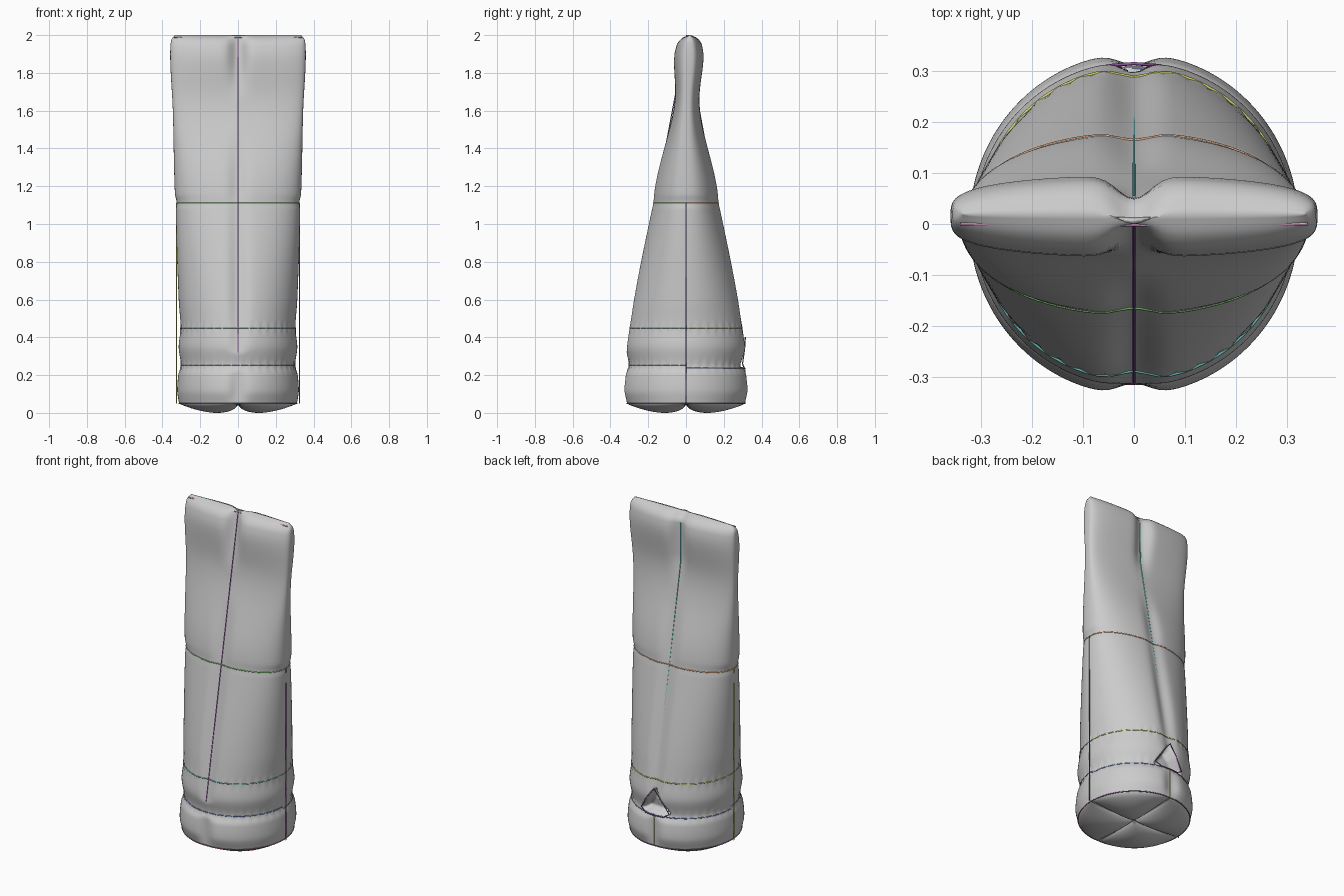
import bpy, bmesh, math

if "Cube" in bpy.data.objects:
    bpy.data.objects.remove(bpy.data.objects["Cube"])

def interp(pts, z):
    """Smooth curve through (z, value) points."""
    z = max(pts[0][0], min(pts[-1][0], z))
    i = next(k for k in range(len(pts) - 1) if z <= pts[k + 1][0])
    def slope(k):
        if k == 0 or k == len(pts) - 1:
            j = min(k, len(pts) - 2)
            return (pts[j + 1][1] - pts[j][1]) / (pts[j + 1][0] - pts[j][0])
        l = (pts[k][1] - pts[k - 1][1]) / (pts[k][0] - pts[k - 1][0])
        r = (pts[k + 1][1] - pts[k][1]) / (pts[k + 1][0] - pts[k][0])
        return 0 if l * r <= 0 else 2 * l * r / (l + r)
    (z0, v0), (z1, v1) = pts[i], pts[i + 1]
    h = z1 - z0
    t = (z - z0) / h
    return ((2*t**3 - 3*t*t + 1) * v0 + (t**3 - 2*t*t + t) * h * slope(i)
            + (3*t*t - 2*t**3) * v1 + (t**3 - t*t) * h * slope(i + 1))

# half widths (x and y), centre offset and squareness by height
HALF_X = [(.05, .312), (.12, .322), (.2, .316), (.25, .302), (.35, .314), (.45, .304), (.6, .314),
          (1.08, .328), (1.11, .324), (1.16, .334), (1.6, .345), (1.9, .359), (1.97, .355), (2, .335)]
HALF_Y = [(.05, .315), (.12, .334), (.2, .325), (.25, .302), (.35, .318), (.45, .305), (.6, .283),
          (1.08, .184), (1.11, .177), (1.16, .173), (1.68, .066), (1.88, .08), (1.95, .068),
          (1.985, .04), (2, .006)]
OFFSET = [(0, 0), (1.4, 0), (1.88, .015), (2, .02)]
POWER = [(0, 1), (.45, 1), (1.11, .85), (1.8, .55), (2, .6)]

def smooth(t):
    t = max(0, min(1, t))
    return t * t * (3 - 2 * t)

def seam_y(z, side):
    s = .312 * min(1, max(0, (1.98 - z) / 1.66))
    return side * (max(s, .05 * smooth((2 - z) / .05)) if side > 0 else s)

def skin(ang, z):
    c, s = math.cos(ang), math.sin(ang)
    side = 1 if s >= 0 else -1
    # slight puckers beside the ring seams
    pucker = sum(.002 * math.exp(-((z - r) / .03) ** 2) for r in (.25, .45)) * math.sin(ang * 40)
    x = (interp(HALF_X, z) + pucker) * c
    y = interp(OFFSET, z) + side * (interp(HALF_Y, z) + pucker) * abs(s) ** interp(POWER, z)
    sy = seam_y(z, side)
    if side * (y - sy) > 0:
        y += (sy - y) * math.exp(-(x / .045) ** 2)
    # triangular opening low on the back
    if side > 0 and .2 < z < .42:
        d = min(z - .24, (.40 - z) * .55 - abs(x) * .85 + .0, .09 - abs(x))
        y -= .06 * smooth(d / .015)
    return x, y, z

# padded body: rings from the round base up to the flat top
N = 160
heights = ([.05 + i * .01 for i in range(45)] + [.5 + i * .025 for i in range(23)]
           + [1.07 + i * .01 for i in range(10)] + [1.18 + i * .03 for i in range(24)]
           + [1.9, 1.92, 1.94, 1.955, 1.97, 1.98, 1.988, 1.994, 1.998, 2.0])
bm = bmesh.new()

def ring(fn):
    return [bm.verts.new(fn(2 * math.pi * i / N)) for i in range(N)]

def base(f):
    def fn(a):
        x, y, _ = skin(a, .05)
        puff = abs(math.sin(2 * a)) ** .5 * max(0, math.sin(math.pi * f)) ** .6
        return x * f, y * f, .05 - .05 * puff
    return fn

rings = [ring(base(f)) for f in (.03, .08, .15, .25, .35, .45, .55, .65, .75, .85, .92, .97)]
rings += [ring(lambda a, z=z: skin(a, z)) for z in heights]
for lo, hi in zip(rings, rings[1:]):
    for i in range(N):
        j = (i + 1) % N
        bm.faces.new((lo[i], lo[j], hi[j], hi[i]))
bm.faces.new(rings[0][::-1])
# close the top edge with a strip between front and back
top = rings[-1]
for i in range(N // 2):
    quad = [top[i], top[i + 1], top[-i - 1], top[-i % N]]
    quad = list(dict.fromkeys(quad))
    if len(quad) > 2:
        bm.faces.new(quad)
bmesh.ops.recalc_face_normals(bm, faces=bm.faces)
me = bpy.data.meshes.new("padded_body")
bm.to_mesh(me)
bm.free()
for p in me.polygons:
    p.use_smooth = True
bpy.context.collection.objects.link(bpy.data.objects.new("padded_body", me))

# thin coloured seam threads
def thread(name, pts, color, closed=False):
    cu = bpy.data.curves.new(name, 'CURVE')
    cu.dimensions = '3D'
    cu.bevel_depth = .003
    cu.bevel_resolution = 1
    sp = cu.splines.new('POLY')
    sp.points.add(len(pts) - 1)
    for p, co in zip(sp.points, pts):
        p.co = (*co, 1)
    sp.use_cyclic_u = closed
    mat = bpy.data.materials.new(name + "_colour")
    mat.diffuse_color = (*color, 1)
    mat.use_nodes = True
    mat.node_tree.nodes["Principled BSDF"].inputs["Base Color"].default_value = mat.diffuse_color
    cu.materials.append(mat)
    bpy.context.collection.objects.link(bpy.data.objects.new(name, cu))

PURPLE, TEAL, GREEN = (.3, .1, .35), (.15, .6, .55), (.25, .65, .2)
ORANGE, YELLOW, BLUE = (.85, .45, .25), (.65, .65, .15), (.2, .3, .6)

def arc(z, start):
    return [skin(start + math.pi * i / 40, z) for i in range(41)]

for label, z, front, back in (("middle", 1.11, GREEN, ORANGE), ("upper_band", .45, TEAL, YELLOW),
                              ("lower_band", .25, BLUE, BLUE), ("base", .05, (.5, .15, .2), PURPLE)):
    if label == "lower_band":
        # back half stops either side of the opening's lower edge
        thread("lower_band_back_seam", [skin(math.pi * i / 40, .237) for i in range(41)], back)
    else:
        thread(label + "_back_seam", arc(z, 0), back)
    thread(label + "_front_seam", arc(z, math.pi), front)

thread("front_centre_seam", [(0, -.312, .32), (0, -.001, 1.98)], PURPLE)
thread("back_centre_seam", [(0, .289, .42), (0, .055, 1.69), (0, .052, 1.94)], TEAL)
thread("back_lower_seam", [(0, .312, .05), (0, .312, .23)], YELLOW)
thread("top_seam", [(-.34, 0, 1.988), (0, -.002, 1.988), (.34, 0, 1.988)], (.8, .35, .6))
for side, label, col in ((-1, "left", YELLOW), (1, "right", PURPLE)):
    thread(label + "_side_seam", [(side * .326, 0, .05), (side * .326, 0, 1.11)], col)
thread("base_cross_seam_x", [(-.312, 0, .05), (.312, 0, .05)], YELLOW)
thread("base_cross_seam_y", [(0, -.312, .05), (0, .312, .05)], YELLOW)

# stitched rim around the back opening
rim = [(0, .40), (-.05, .335), (-.095, .26), (-.06, .237), (0, .235), (.06, .237), (.095, .26), (.05, .335)]
thread("opening_rim", [(x, math.sqrt(.314 ** 2 - x * x), z) for x, z in rim], PURPLE, True)
